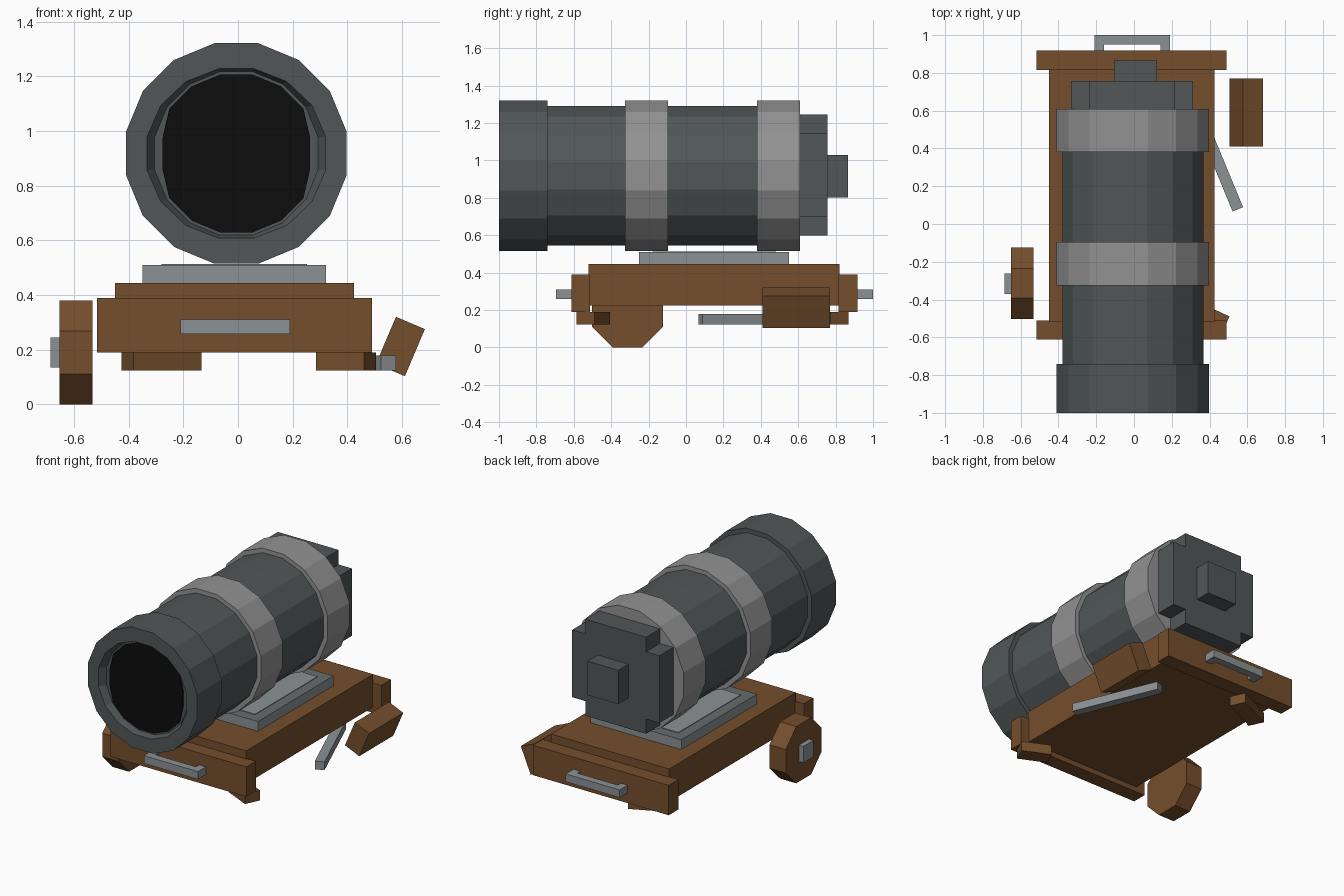
import bpy, bmesh, math
from mathutils import Matrix, Vector

cube = bpy.data.objects.get("Cube")
if cube:
    bpy.data.objects.remove(cube)


def material(name, rgb):
    m = bpy.data.materials.new(name)
    m.use_nodes = True
    m.diffuse_color = (*rgb, 1)
    m.node_tree.nodes["Principled BSDF"].inputs["Base Color"].default_value = (*rgb, 1)
    return m


WOOD = material("brown wood", (0.178, 0.077, 0.026))
IRON = material("dark iron", (0.082, 0.094, 0.097))
BAND = material("light grey band", (0.29, 0.29, 0.29))
STEEL = material("pale steel", (0.26, 0.285, 0.295))
RIM = material("dull steel", (0.14, 0.15, 0.155))
BLACK = material("bore black", (0.004, 0.004, 0.004))


def finish(name, bm, *mats):
    bmesh.ops.recalc_face_normals(bm, faces=bm.faces[:])
    mesh = bpy.data.meshes.new(name)
    bm.to_mesh(mesh)
    bm.free()
    for m in mats:
        mesh.materials.append(m)
    ob = bpy.data.objects.new(name, mesh)
    bpy.context.collection.objects.link(ob)
    return ob


def box(name, x, y, z, mat):
    """Box from its (low, high) range on each axis."""
    bm = bmesh.new()
    mid = Vector([(a + b) / 2 for a, b in (x, y, z)])
    size = [b - a for a, b in (x, y, z)]
    bmesh.ops.create_cube(bm, size=1, matrix=Matrix.Translation(mid) @ Matrix.Diagonal((*size, 1)))
    return finish(name, bm, mat)


def turned_box(name, center, size, angle, axis, mat):
    bm = bmesh.new()
    bmesh.ops.create_cube(bm, size=1, matrix=Matrix.Translation(center)
                          @ Matrix.Rotation(math.radians(angle), 4, axis)
                          @ Matrix.Diagonal((*size, 1)))
    return finish(name, bm, mat)


def prism(name, points, to3d, lo, hi, mat):
    """Extrude a flat outline between two positions along an axis."""
    bm = bmesh.new()
    a = [bm.verts.new(to3d(u, v, lo)) for u, v in points]
    b = [bm.verts.new(to3d(u, v, hi)) for u, v in points]
    n = len(points)
    bm.faces.new(a)
    bm.faces.new(b[::-1])
    for i in range(n):
        bm.faces.new((a[i], a[(i + 1) % n], b[(i + 1) % n], b[i]))
    return finish(name, bm, mat)


def ngon(n, ru, rv, cu, cv):
    return [(cu + ru * math.cos(2 * math.pi * (i + 0.5) / n),
             cv + rv * math.sin(2 * math.pi * (i + 0.5) / n)) for i in range(n)]


def along_y(u, v, t):
    return (u, t, v)


def along_x(u, v, t):
    return (t, u, v)


CX, CZ = -0.006, 0.918

# Barrel and its two bands, sixteen sides each
prism("barrel", ngon(16, 0.381, 0.381, CX, CZ), along_y, -0.75, 0.60, IRON)
for name, y0, y1 in (("front_band", -0.325, -0.095), ("rear_band", 0.38, 0.61)):
    prism(name, ngon(16, 0.411, 0.411, CX, CZ), along_y, y0, y1, BAND)

# Muzzle ring with a shallow stepped recess: (x radius, z radius, y)
bm = bmesh.new()
rings = [[bm.verts.new((u, y, v)) for u, v in ngon(16, rx, rz, CX, CZ)]
         for rx, rz, y in ((0.411, 0.411, -0.74), (0.411, 0.411, -1.0),
                           (0.333, 0.316, -1.0), (0.305, 0.305, -0.955))]
for a, b in zip(rings, rings[1:]):
    for i in range(16):
        j = (i + 1) % 16
        bm.faces.new((a[i], a[j], b[j], b[i]))
bm.faces.new(rings[0])
bm.faces.new(rings[-1])
finish("muzzle", bm, IRON)

# Black bore opening with straight sides
bore = [(max(-0.27, min(0.27, u)) + CX, v + CZ) for u, v in ngon(16, 0.295, 0.295, 0, 0)]
prism("bore", bore, along_y, -0.962, -0.954, BLACK)

# Breech: plate with notched corners, and a square knob
w, n = 0.323, 0.225
quarter = [(w, n), (n, n), (n, w)]
cross = []
for k in range(4):
    c, s = (1, 0, -1, 0)[k], (0, 1, 0, -1)[k]
    cross += [(u * c - v * s - 0.01, u * s + v * c + 0.922) for u, v in quarter]
prism("breech_plate", cross, along_y, 0.60, 0.757, IRON)
box("breech_knob", (-0.105, 0.122), (0.755, 0.865), (0.803, 1.03), IRON)

# Carriage bed with a board across each end
box("bed", (-0.45, 0.425), (-0.52, 0.82), (0.225, 0.445), WOOD)
box("front_board", (-0.515, 0.49), (-0.612, -0.512), (0.19, 0.39), WOOD)
box("rear_board", (-0.515, 0.49), (0.815, 0.918), (0.19, 0.39), WOOD)

# Bracket handles on both end boards
for name, y, s in (("front", -0.61, -1), ("rear", 0.916, 1)):
    outer = y + s * 0.085
    inner = y + s * 0.035
    shape = [(-0.21, y), (-0.21, outer), (0.19, outer), (0.19, y),
             (0.14, y), (0.14, inner), (-0.16, inner), (-0.16, y)]
    prism(name + "_handle", shape, lambda u, v, t: (u, v, t), 0.258, 0.31, STEEL)

# Metal saddle under the barrel, with a paler inner plate
saddle = box("saddle", (-0.35, 0.322), (-0.25, 0.55), (0.44, 0.51), STEEL)
saddle.data.materials.append(RIM)
for p in saddle.data.polygons:
    if p.normal.z > 0.9:
        p.material_index = 1
box("saddle_plate", (-0.28, 0.252), (-0.18, 0.48), (0.508, 0.514), STEEL)

# Remaining wheel with its hub
prism("wheel", ngon(8, 0.2055, 0.2055, -0.313, 0.19), along_x, -0.652, -0.532, WOOD)
box("wheel_hub", (-0.685, -0.65), (-0.37, -0.262), (0.135, 0.245), STEEL)

# Broken axle stubs, loose block and loose lever
turned_box("front_axle_stub", (0.395, -0.496, 0.157), (0.195, 0.105, 0.067), -25, 'Z', WOOD)
turned_box("rear_axle_stub", (-0.28, 0.763, 0.157), (0.275, 0.105, 0.067), 25, 'Z', WOOD)
turned_box("loose_block", (0.594, 0.59, 0.212), (0.115, 0.36, 0.187), 23, 'Y', WOOD)
turned_box("loose_lever", (0.435, 0.355, 0.151), (0.06, 0.60, 0.055), 22.5, 'Z', STEEL)
